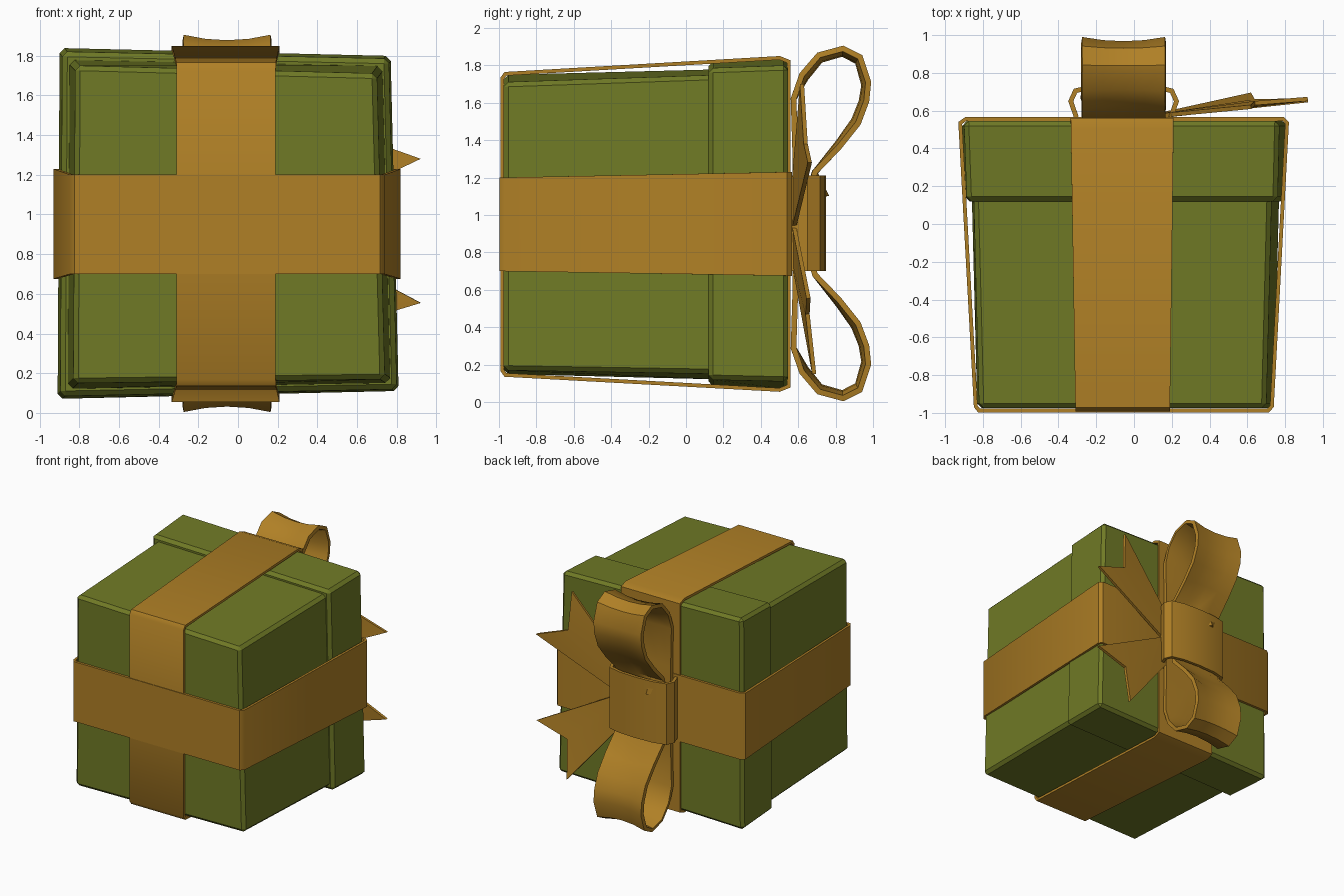
import bpy, math
from mathutils import Vector

cube = bpy.data.objects.get("Cube")
if cube:
    bpy.data.objects.remove(cube, do_unlink=True)


def material(name, color):
    m = bpy.data.materials.new(name)
    m.use_nodes = True
    m.diffuse_color = color
    m.node_tree.nodes["Principled BSDF"].inputs["Base Color"].default_value = color
    return m


GREEN = material("olive green paper", (0.162, 0.195, 0.019, 1))
GOLD = material("gold ribbon", (0.434, 0.216, 0.019, 1))


def add_object(name, verts, faces, mat):
    me = bpy.data.meshes.new(name)
    me.from_pydata(verts, [], faces)
    me.materials.append(mat)
    ob = bpy.data.objects.new(name, me)
    bpy.context.collection.objects.link(ob)
    return ob


def finish(ob, thickness, angle=40):
    """Thicken a strip about its centre surface and shade it."""
    mod = ob.modifiers.new("thickness", 'SOLIDIFY')
    mod.thickness = thickness
    mod.offset = 0
    mod.use_even_offset = True
    bpy.ops.object.select_all(action='DESELECT')
    bpy.context.view_layer.objects.active = ob
    ob.select_set(True)
    bpy.ops.object.modifier_apply(modifier=mod.name)
    bpy.ops.object.shade_smooth_by_angle(angle=math.radians(angle))


def strip(name, rows, closed, thickness):
    """Skin equal-length rows of points into a ribbon."""
    n, m = len(rows), len(rows[0])
    verts = [p for row in rows for p in row]
    faces = []
    for i in range(n if closed else n - 1):
        j = (i + 1) % n
        for k in range(m - 1):
            faces.append((i * m + k, i * m + k + 1, j * m + k + 1, j * m + k))
    ob = add_object(name, verts, faces, GOLD)
    finish(ob, thickness)


def block(name, front, y0, back, y1, bevel):
    """Crooked block between two four-cornered outlines (x, z)."""
    verts = [(x, y0, z) for x, z in front] + [(x, y1, z) for x, z in back]
    faces = [(3, 2, 1, 0), (4, 5, 6, 7)]
    faces += [(i, (i + 1) % 4, (i + 1) % 4 + 4, i + 4) for i in range(4)]
    ob = add_object(name, verts, faces, GREEN)
    mod = ob.modifiers.new("edges", 'BEVEL')
    mod.width = bevel
    mod.segments = 1


# Box body and lid
block("box_body",
      [(-0.82, 1.75), (0.70, 1.71), (0.74, 0.17), (-0.83, 0.15)], -0.975,
      [(-0.85, 1.78), (0.73, 1.75), (0.77, 0.15), (-0.86, 0.12)], 0.2, 0.025)
block("box_lid",
      [(-0.885, 1.82), (0.76, 1.785), (0.80, 0.12), (-0.895, 0.085)], 0.12,
      [(-0.90, 1.84), (0.77, 1.80), (0.81, 0.11), (-0.91, 0.07)], 0.545, 0.025)

# Ribbon bands around the box, widening towards the lid
band_h = [(-0.82, -0.988), (0.71, -0.988), (0.73, -0.965), (0.81, 0.535),
          (0.79, 0.556), (-0.89, 0.556), (-0.92, 0.535), (-0.838, -0.965)]
rows = []
for x, y in band_h:
    f = (y + 1) / 1.55
    rows.append([(x, y, 0.70 - 0.025 * f), (x, y, 1.20 + 0.03 * f)])
strip("band_horizontal", rows, True, 0.02)

band_v = [(-0.983, 0.17), (-0.965, 0.145), (0.5, 0.065), (0.55, 0.085),
          (0.55, 1.82), (0.5, 1.84), (-0.965, 1.755), (-0.983, 1.73)]
rows = []
for y, z in band_v:
    f = (y + 1) / 1.55
    rows.append([(-0.31 - 0.025 * f, y, z), (0.19 + 0.02 * f, y, z)])
strip("band_vertical", rows, True, 0.02)

# Bow loops, cupped across their width and mirrored about the knot
MID_X, MID_Z = -0.055, 0.955
loop = [(0.58, 1.0), (0.585, 1.3), (0.575, 1.62), (0.62, 1.75), (0.71, 1.855),
        (0.84, 1.89), (0.93, 1.845), (0.975, 1.71), (0.965, 1.61),
        (0.92, 1.49), (0.82, 1.365), (0.69, 1.23), (0.65, 1.1)]
for name, side in (("bow_loop_upper", 1), ("bow_loop_lower", -1)):
    rows = []
    for i, (y, z) in enumerate(loop):
        inward = (Vector((0.80, 1.58)) - Vector((y, z))).normalized()
        row = []
        for t in (-1, -0.5, 0, 0.5, 1):
            dip = 0.028 * (1 - t * t) if 2 < i < 11 else 0
            py, pz = y + inward.x * dip, z + inward.y * dip
            # the upper loop folds out over the knot on one edge
            if side > 0 and i == len(loop) - 1 and t == -0.5:
                py += 0.1
            row.append((MID_X + t * 0.222, py, MID_Z + side * (pz - MID_Z)))
        rows.append(row)
    strip(name, rows, False, 0.03)

# Knot wrapped round the middle of the bow
half = [(0.25, 0.565), (0.28, 0.65), (0.255, 0.705), (0.15, 0.73)]
knot = [(-x, y) for x, y in half] + [(0, 0.737)] + half[::-1]
strip("bow_knot", [[(MID_X + x, y, 0.70), (MID_X + x, y, 1.21)] for x, y in knot],
      False, 0.025)

# Notched tails fanning out to one side
tails = {
    "tail_upper": [(0.12, 0.57, 0.9), (0.92, 0.662, 1.28), (0.64, 0.64, 1.38),
                   (0.62, 0.62, 1.70), (0.1, 0.57, 1.1)],
    "tail_lower": [(0.1, 0.57, 0.78), (0.62, 0.685, 0.15), (0.64, 0.65, 0.47),
                   (0.92, 0.655, 0.555), (0.12, 0.57, 0.98)],
}
for name, pts in tails.items():
    # two halves meeting at the notch
    notch = 2
    ob = add_object(name, pts, [(0, 1, notch), (0, notch, 4), (notch, 3, 4)], GOLD)
    finish(ob, 0.022, 20)
